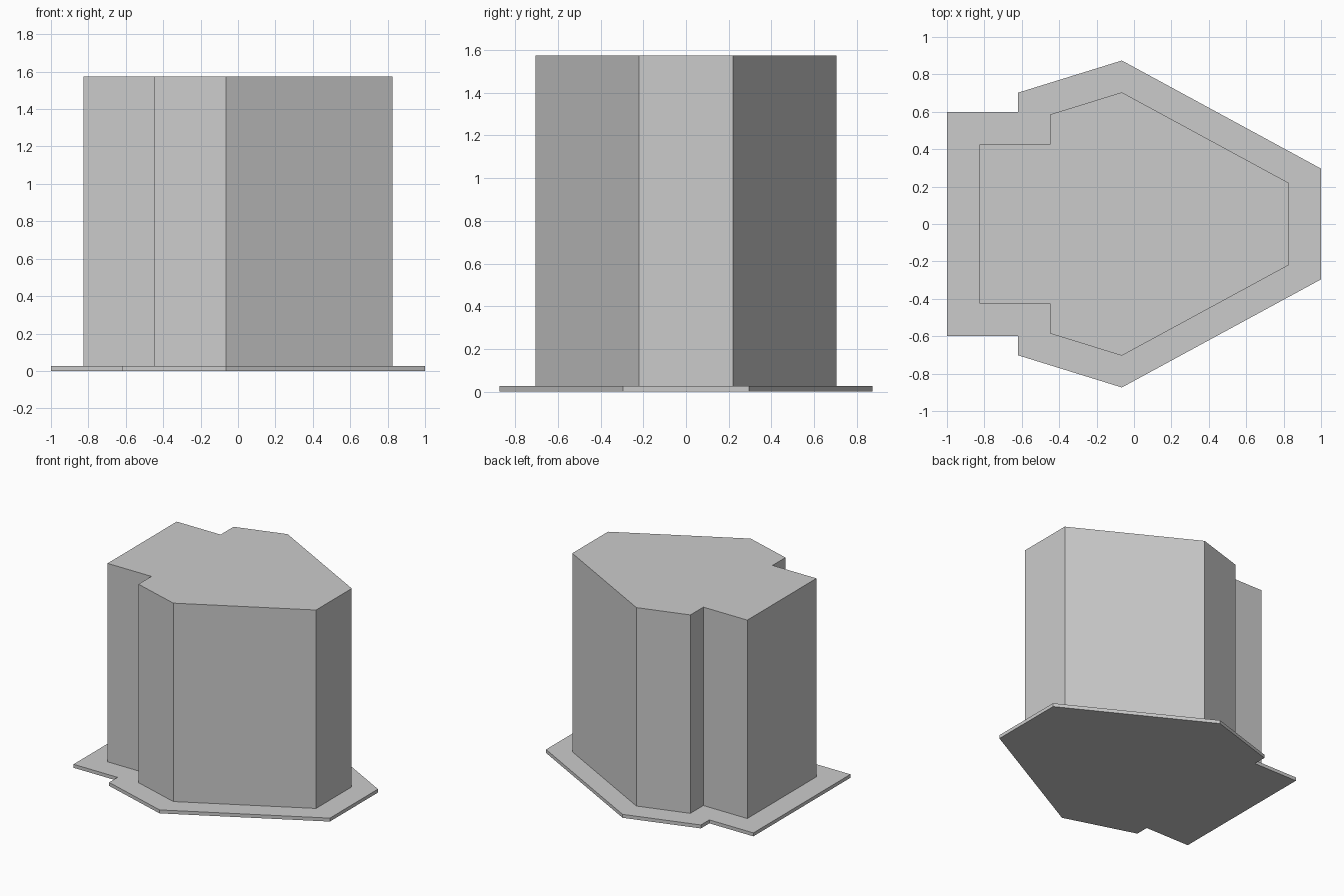
import bpy
import bmesh

cube = bpy.data.objects.get("Cube")
if cube:
    bpy.data.objects.remove(cube, do_unlink=True)

grey = bpy.data.materials.new("light_grey")
grey.use_nodes = True
colour = (0.6, 0.6, 0.6, 1)
grey.diffuse_color = colour
grey.node_tree.nodes["Principled BSDF"].inputs["Base Color"].default_value = colour


def prism(name, half, bottom, top):
    """Mirror a half outline across y = 0 and extrude it upwards."""
    outline = half + [(x, -y) for x, y in reversed(half)]
    bm = bmesh.new()
    face = bm.faces.new([bm.verts.new((x, y, bottom)) for x, y in outline])
    side = bmesh.ops.extrude_face_region(bm, geom=[face])
    verts = [v for v in side["geom"] if isinstance(v, bmesh.types.BMVert)]
    bmesh.ops.translate(bm, verts=verts, vec=(0, 0, top - bottom))
    # Keep the underside closed
    if not any(all(abs(v.co.z - bottom) < 1e-6 for v in f.verts) for f in bm.faces):
        bm.faces.new([v for v in bm.verts if abs(v.co.z - bottom) < 1e-6])
    bmesh.ops.recalc_face_normals(bm, faces=bm.faces)
    mesh = bpy.data.meshes.new(name)
    bm.to_mesh(mesh)
    bm.free()
    mesh.materials.append(grey)
    obj = bpy.data.objects.new(name, mesh)
    bpy.context.collection.objects.link(obj)
    return obj


# Thin base plate, wider than the tower all round
prism("base_plate", [(-1, 0.598), (-0.62, 0.598), (-0.62, 0.702),
                     (-0.065, 0.874), (1, 0.296)], 0, 0.027)

# Tall tower with a stepped back and a tapered nose
prism("tower", [(-0.827, 0.426), (-0.448, 0.426), (-0.448, 0.586),
                (-0.065, 0.704), (0.827, 0.22)], 0.027, 1.574)
